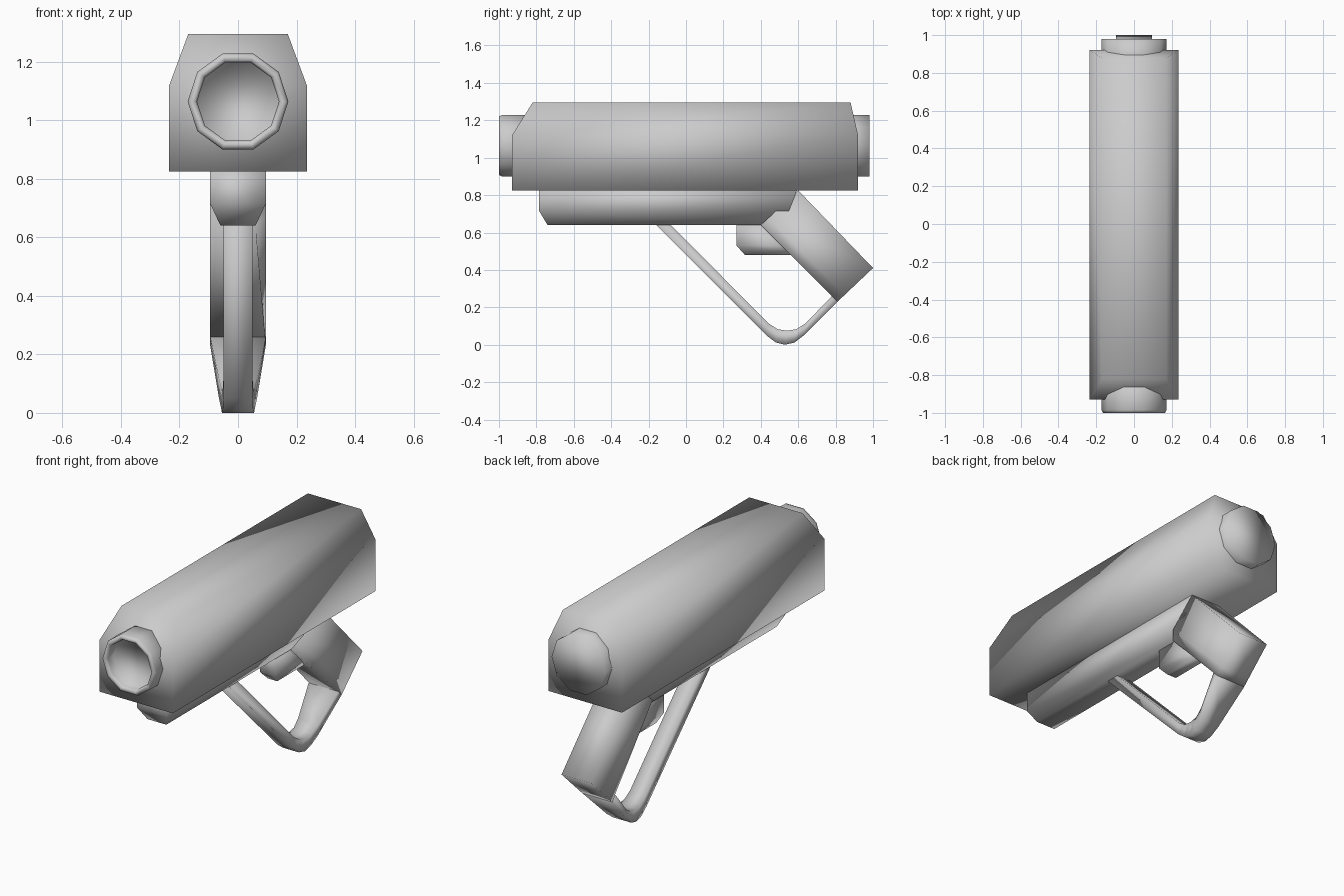
import bpy, bmesh
from math import cos, sin, tau
from mathutils import Vector

cube = bpy.data.objects.get("Cube")
if cube:
    bpy.data.objects.remove(cube, do_unlink=True)

# One grey for everything
grey = bpy.data.materials.new("plain_grey")
grey.use_nodes = True
colour = (0.6, 0.6, 0.6, 1)
grey.diffuse_color = colour
grey.node_tree.nodes["Principled BSDF"].inputs["Base Color"].default_value = colour


def loft(name, rings):
    """Skin a series of equal-length rings, cap both ends and shade softly."""
    bm = bmesh.new()
    loops = [[bm.verts.new(p) for p in ring] for ring in rings]
    n = len(loops[0])
    for a, b in zip(loops, loops[1:]):
        for i in range(n):
            j = (i + 1) % n
            bm.faces.new((a[i], a[j], b[j], b[i]))
    bm.faces.new(loops[0])
    bm.faces.new(loops[-1])
    bmesh.ops.recalc_face_normals(bm, faces=bm.faces)
    for f in bm.faces:
        f.smooth = True
    mesh = bpy.data.meshes.new(name)
    bm.to_mesh(mesh)
    bm.free()
    mesh.materials.append(grey)
    obj = bpy.data.objects.new(name, mesh)
    bpy.context.collection.objects.link(obj)
    return obj


def stack(name, levels):
    """Stacked rectangles: height, half width, front y, back y."""
    loft(name, [[(-w, f, z), (w, f, z), (w, b, z), (-w, b, z)]
                for z, w, f, b in levels])


def lathe(name, profile, height=1.064, sides=10):
    """Ten-sided turned part along y: radius, y."""
    loft(name, [[(r * cos(tau * i / sides), y, height + r * sin(tau * i / sides))
                 for i in range(sides)] for r, y in profile])


# Main housing, under rail and trigger, all tapering at one end
stack("housing", [(0.825, 0.235, -0.93, 0.92), (1.12, 0.235, -0.93, 0.92),
                  (1.295, 0.17, -0.82, 0.88)])
stack("under_rail", [(0.83, 0.095, -0.785, 0.595), (0.715, 0.095, -0.785, 0.55),
                     (0.64, 0.06, -0.74, 0.48)])
stack("trigger", [(0.66, 0.05, 0.27, 0.5), (0.53, 0.05, 0.27, 0.6),
                  (0.48, 0.03, 0.315, 0.62)])

# Hollow muzzle and rear cap
lathe("muzzle", [(0.172, -0.8), (0.172, -0.985), (0.165, -1.0),
                 (0.148, -1.0), (0.14, -0.985), (0.14, -0.935)])
lathe("rear_cap", [(0.172, 0.8), (0.172, 0.98)])


# Slanted grip, its front edges bevelled at the top
def grip_ring(front, back, front_width):
    f, b = Vector(front), Vector(back)
    shoulder = f.lerp(b, 0.2)
    half = [(front_width, f), (0.095, shoulder), (0.095, b)]
    return ([(w, *p) for w, p in half] + [(-w, *p) for w, p in reversed(half)])


loft("grip", [grip_ring((0.4, 0.64), (0.6, 0.825), 0.06),
              grip_ring((0.81, 0.23), (1.0, 0.41), 0.095)])

# Guard strap: outer point, inner point, half width
stations = [
    ((-0.18, 0.66), (-0.1, 0.66), 0.05),
    ((0.43, 0.05), (0.44, 0.115), 0.05),
    ((0.48, 0.012), (0.49, 0.083), 0.052),
    ((0.53, 0.0), (0.54, 0.075), 0.055),
    ((0.58, 0.012), (0.59, 0.083), 0.057),
    ((0.63, 0.05), (0.64, 0.115), 0.065),
    ((0.81, 0.23), (0.78, 0.26), 0.095),
]
loft("guard_strap", [[(-w, *o), (w, *o), (w, *i), (-w, *i)]
                     for o, i, w in stations])
